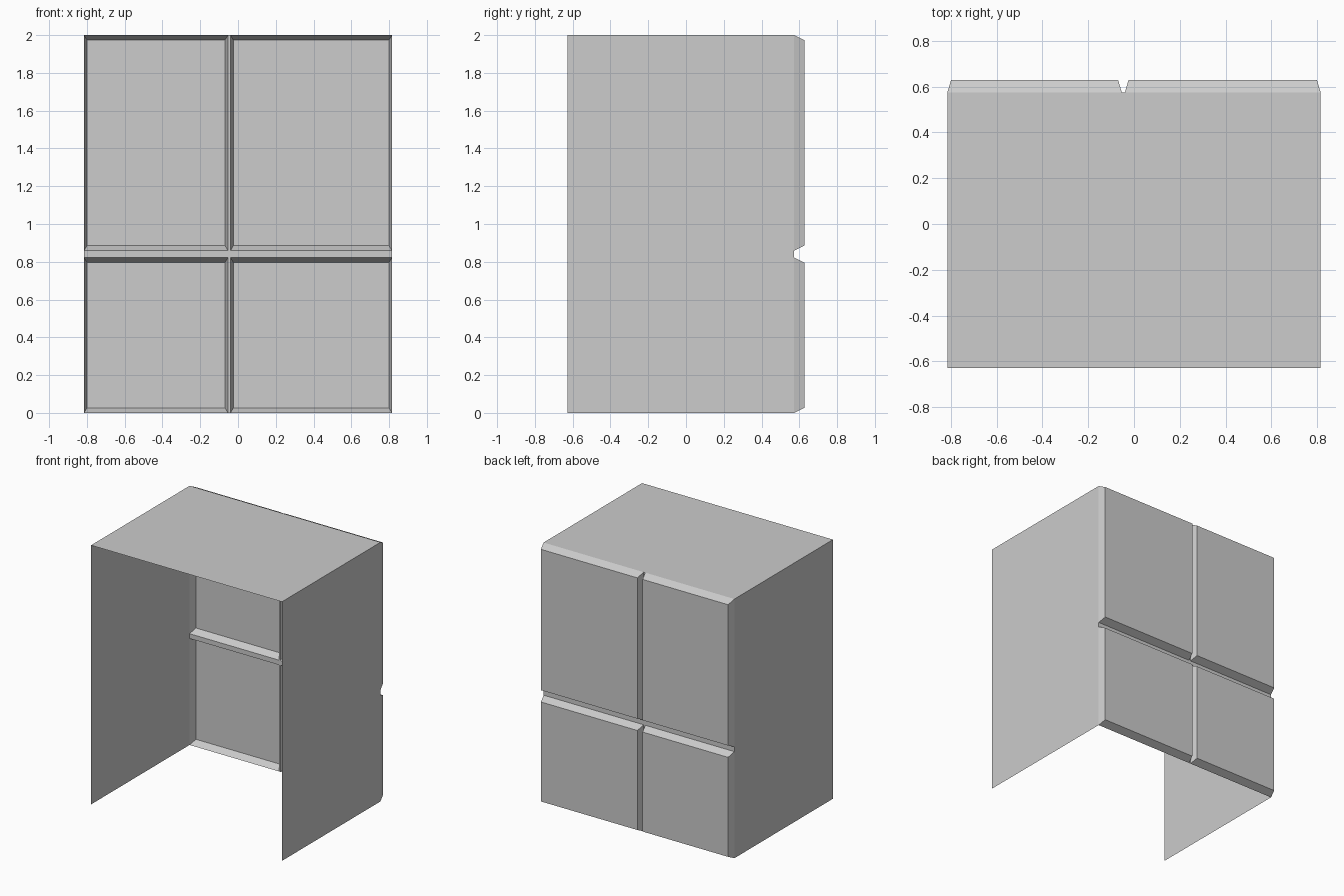
import bpy
import bmesh

# Remove the default cube
cube = bpy.data.objects.get("Cube")
if cube:
    bpy.data.objects.remove(cube, do_unlink=True)

# Single material
grey = bpy.data.materials.new("light_grey")
grey.use_nodes = True
COLOUR = (0.604, 0.604, 0.604, 1)
grey.diffuse_color = COLOUR
grey.node_tree.nodes["Principled BSDF"].inputs["Base Color"].default_value = COLOUR

# Main dimensions
W, FRONT, BASE, BACK, H = 0.815, -0.628, 0.573, 0.628, 2.0
COLUMNS = [(-W, -0.053), (-0.04, W)]
ROWS = [(0, 0.822), (0.859, H)]
INSET_X, INSET_Z = 0.016, 0.027


def make_object(name, polygons):
    """Build a flat-shaded sheet object from lists of corner points."""
    bm = bmesh.new()
    for points in polygons:
        bm.faces.new([bm.verts.new(p) for p in points])
    bmesh.ops.remove_doubles(bm, verts=bm.verts[:], dist=0.0001)
    mesh = bpy.data.meshes.new(name)
    bm.to_mesh(mesh)
    bm.free()
    mesh.materials.append(grey)
    obj = bpy.data.objects.new(name, mesh)
    bpy.context.collection.objects.link(obj)


def back_rect(x0, x1, z0, z1, y):
    """Corners of an upright rectangle whose normal faces the back."""
    return [(x0, y, z0), (x0, y, z1), (x1, y, z1), (x1, y, z0)]


def raised_panel(x0, x1, z0, z1):
    """A back panel with four sloping edges and no base."""
    outer = back_rect(x0, x1, z0, z1, BASE)
    inner = back_rect(x0 + INSET_X, x1 - INSET_X, z0 + INSET_Z, z1 - INSET_Z, BACK)
    slopes = [[outer[i], outer[(i + 1) % 4], inner[(i + 1) % 4], inner[i]]
              for i in range(4)]
    return [inner] + slopes


# Thin open casing: two sides and a top, no front or floor
make_object("casing", [
    [(-W, FRONT, 0), (-W, FRONT, H), (-W, BASE, H), (-W, BASE, 0)],
    [(W, FRONT, 0), (W, BASE, 0), (W, BASE, H), (W, FRONT, H)],
    [(-W, FRONT, H), (W, FRONT, H), (W, BASE, H), (-W, BASE, H)],
])

# Four raised panels across the back
for row_name, row in zip(("lower", "upper"), ROWS):
    for side_name, column in zip(("right", "left"), COLUMNS):
        make_object(f"{row_name}_{side_name}_panel", raised_panel(*column, *row))

# Flat groove floors between the panels
gap_x = (COLUMNS[0][1], COLUMNS[1][0])
gap_z = (ROWS[0][1], ROWS[1][0])
make_object("horizontal_groove", [back_rect(-W, W, *gap_z, BASE)])
make_object("vertical_groove", [back_rect(*gap_x, *row, BASE) for row in ROWS])
